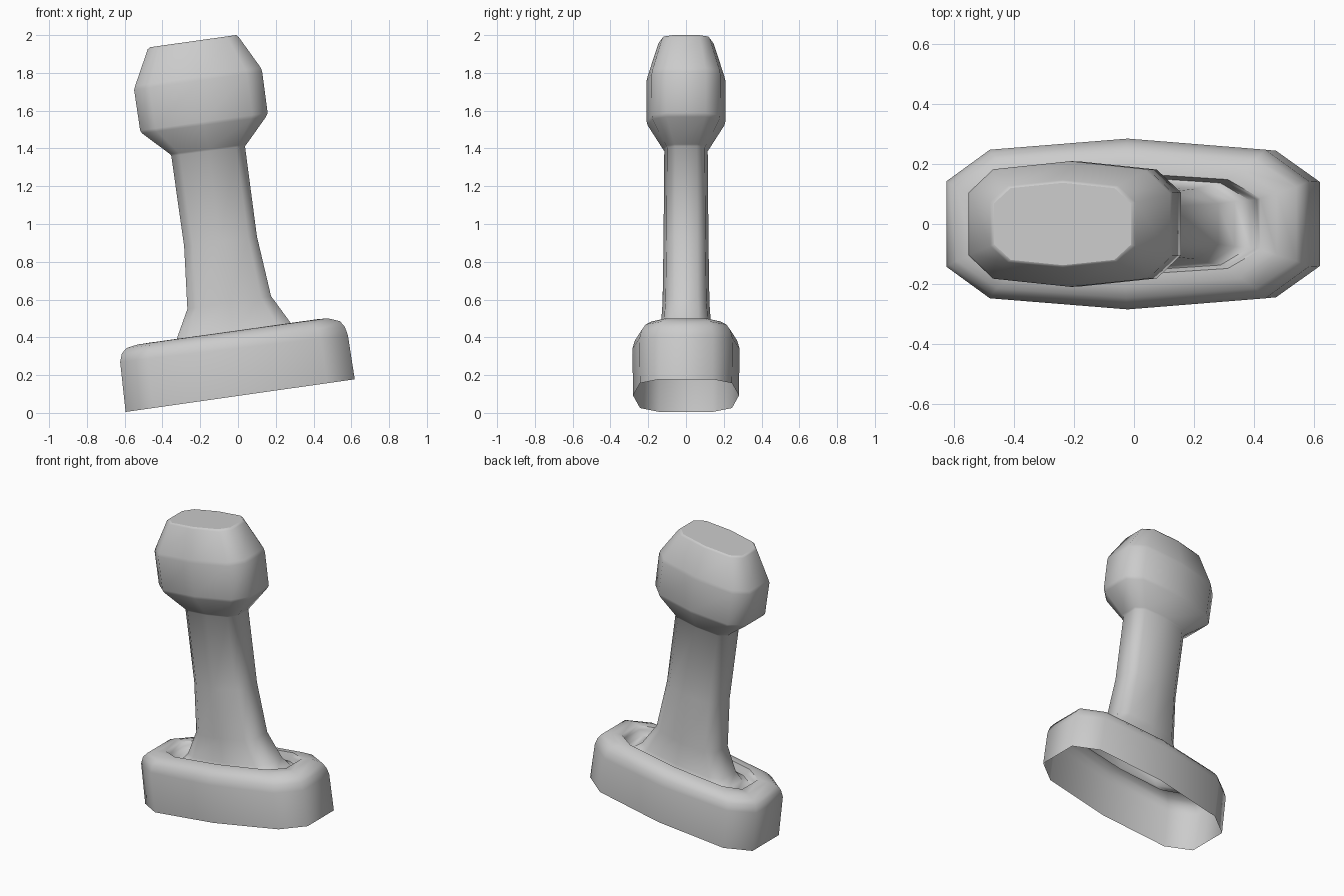
import bpy, bmesh, math
from mathutils import Vector

# unit cross-section: ten-sided elongated outline (along length, along width)
OUTLINE = [(1, -.5), (1, .5), (.76, .87), (0, 1), (-.76, .87),
           (-1, .5), (-1, -.5), (-.76, -.87), (0, -1), (.76, -.87)]

# tilted rings: left x, left z, right x, right z, half width
RINGS = [
    # hollow base wall and rounded rim
    (-.595, .005, .618, .178, .28),
    (-.624, .27, .582, .41, .284),
    (-.615, .315, .566, .455, .27),
    (-.59, .343, .54, .485, .246),
    (-.535, .361, .475, .501, .208),
    (-.48, .37, .42, .496, .17),
    # recessed groove around the foot
    (-.462, .345, .408, .47, .162),
    (-.43, .325, .385, .437, .157),
    (-.37, .34, .335, .437, .15),
    # flared foot and stem
    (-.325, .39, .28, .475, .135),
    (-.268, .55, .175, .618, .124),
    (-.285, .88, .10, .935, .119),
    (-.353, 1.36, .037, 1.412, .115),
    # head
    (-.36, 1.37, .045, 1.422, .122),
    (-.508, 1.48, .148, 1.567, .204),
    (-.518, 1.495, .157, 1.588, .208),
    (-.55, 1.71, .128, 1.806, .209),
    (-.545, 1.73, .12, 1.828, .204),
    (-.478, 1.925, .005, 1.988, .146),
    (-.465, 1.936, -.01, 2.0, .137),
]

bm = bmesh.new()
loops = []
for xl, zl, xr, zr, hy in RINGS:
    left, right = Vector((xl, 0, zl)), Vector((xr, 0, zr))
    mid, half = (left + right) / 2, (right - left) / 2
    loops.append([bm.verts.new(mid + half * u + Vector((0, hy * v, 0)))
                  for u, v in OUTLINE])

# skin between neighbouring rings, base left open underneath
n = len(OUTLINE)
for a, b in zip(loops, loops[1:]):
    for i in range(n):
        j = (i + 1) % n
        bm.faces.new((a[i], a[j], b[j], b[i]))

# flat top with a narrow inset to keep it crisp
cap = bm.faces.new(loops[-1])
bmesh.ops.inset_individual(bm, faces=[cap], thickness=.015)

mesh = bpy.data.meshes.new("stamp_handle")
bm.to_mesh(mesh)
bm.free()
handle = bpy.data.objects.new("stamp_handle", mesh)
bpy.context.collection.objects.link(handle)
bpy.context.view_layer.objects.active = handle
handle.select_set(True)
bpy.ops.object.shade_smooth_by_angle(angle=math.radians(65))
